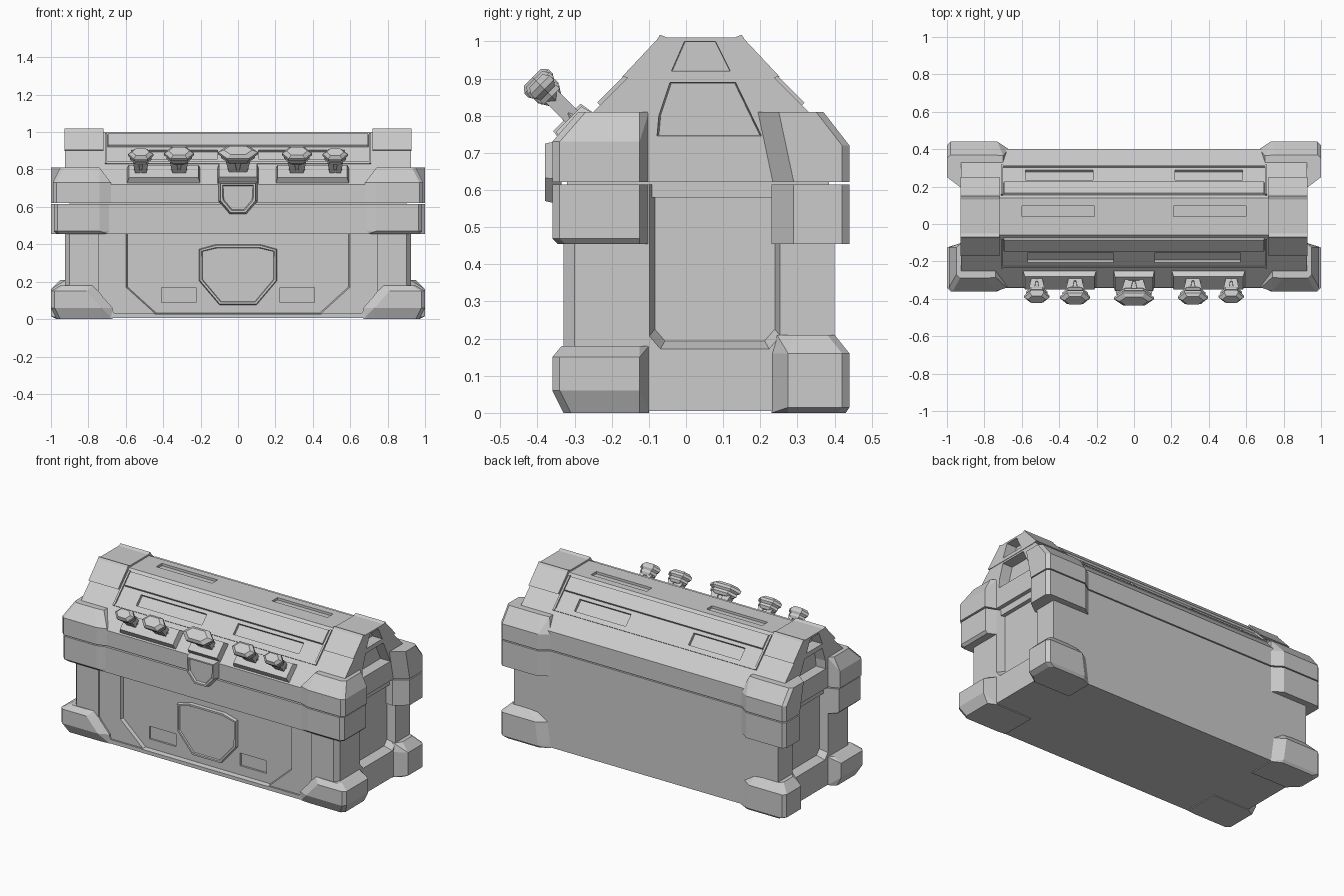
import bpy, bmesh
from mathutils import Vector

if "Cube" in bpy.data.objects:
    bpy.data.objects.remove(bpy.data.objects["Cube"])

S = 0.7071


def finish(name, bm, mirror=False):
    bmesh.ops.recalc_face_normals(bm, faces=bm.faces)
    me = bpy.data.meshes.new(name)
    bm.to_mesh(me)
    bm.free()
    ob = bpy.data.objects.new(name, me)
    bpy.context.collection.objects.link(ob)
    if mirror:
        ob.modifiers.new("mirror", 'MIRROR').use_mirror_merge = False
    return ob


def prism(name, pts, axis, a, b, shrink=1.0, insets=(), mirror=False, bm=None):
    """Extrude a 2D outline along an axis from a to b, end cap scaled by shrink."""
    own = bm is None
    bm = bmesh.new() if own else bm
    cu = (min(p[0] for p in pts) + max(p[0] for p in pts)) / 2
    cv = (min(p[1] for p in pts) + max(p[1] for p in pts)) / 2
    put = {'x': lambda u, v, t: (t, u, v), 'y': lambda u, v, t: (u, t, v),
           'z': lambda u, v, t: (u, v, t)}[axis]
    va = [bm.verts.new(put(u, v, a)) for u, v in pts]
    vb = [bm.verts.new(put(cu + (u - cu) * shrink, cv + (v - cv) * shrink, b)) for u, v in pts]
    n = len(pts)
    bm.faces.new(va)
    end = bm.faces.new(vb)
    for i in range(n):
        bm.faces.new((va[i], va[(i + 1) % n], vb[(i + 1) % n], vb[i]))
    bmesh.ops.recalc_face_normals(bm, faces=bm.faces)
    for thick, depth in insets:
        bmesh.ops.inset_region(bm, faces=[end], thickness=thick, depth=depth)
    return finish(name, bm, mirror) if own else None


def hull(name, pts, mirror=False, bm=None):
    own = bm is None
    bm = bmesh.new() if own else bm
    bmesh.ops.convex_hull(bm, input=[bm.verts.new(p) for p in pts])
    if own:
        bmesh.ops.dissolve_limit(bm, angle_limit=0.01, verts=bm.verts, edges=bm.edges)
        return finish(name, bm, mirror)


def rect(u0, u1, v0, v1):
    return [(u0, v0), (u1, v0), (u1, v1), (u0, v1)]


def sym(half):
    """Right half of an outline -> full symmetric outline."""
    return half + [(-u, v) for u, v in reversed(half)]


def cut(target, cutter, keep=False):
    m = target.modifiers.new("cut", 'BOOLEAN')
    m.operation, m.object, m.solver = 'DIFFERENCE', cutter, 'EXACT'
    bpy.context.view_layer.update()
    bpy.context.view_layer.objects.active = target
    bpy.ops.object.modifier_apply(modifier=m.name)
    cutter.hide_render = True
    if not keep:
        bpy.data.objects.remove(cutter)


def on_slope(u, z, w, back=False):
    """Point on a 45 degree lid slope at height z, lifted by w along its normal."""
    y = 1.14 - z + w * S if back else z - 1.06 - w * S
    return (u, y, z + w * S)


def slope_box(u0, u1, z0, z1, w0, w1, back=False, taper=0.0):
    out = []
    for w, t in ((w0, 0), (w1, taper)):
        out += [on_slope(u, z, w, back) for u in (u0 + t, u1 - t) for z in (z0 + t * S, z1 - t * S)]
    return out


# body with stepped front recess and framed side recesses
body = prism("chest_body", sym([(.90, -.33), (.925, -.30), (.925, .40)]), 'z', 0.005, .615)
cut(body, prism("cut_a", sym([(.66, .03), (.745, .15), (.745, .50)]), 'y', -.36, -.32))
cut(body, prism("cut_b", sym([(.45, .025), (.61, .17), (.61, .50)]), 'y', -.345, -.30, .97))
bm = bmesh.new()
for s in (1, -1):
    prism("", rect(*sorted((s * .225, s * .41)), .09, .17), 'y', -.32, -.288, bm=bm)
cut(body, finish("cut_c", bm))
side = [(-.07, .17), (.225, .17), (.255, .205), (.255, .70), (-.10, .70), (-.10, .205)]
cut(body, prism("cut_d", side, 'x', .93, .875, .91, mirror=True))
prism("front_band", rect(-.80, .80, -.343, -.2), 'z', .455, .615)
prism("seam_core", rect(-.90, .90, -.32, .385), 'z', .58, .65)

# front emblem plate
prism("front_shield", sym([(.10, .075), (.21, .205), (.21, .375), (.12, .40)]), 'y', -.295, -.318, .97,
      insets=((.012, 0), (.004, -.008)))

# lid with slots on the slopes and top, and recesses in its ends
lid = prism("lid", [(-.34, .622), (-.34, .72), (-.06, 1.0), (.14, 1.0), (.40, .74), (.40, .622)],
            'x', -.925, .925)
bm = bmesh.new()
for s in (1, -1):
    for u0, u1, z0, z1, back in ((.11, .57, .855, .905, False), (.22, .58, .85, .905, True)):
        a, b = sorted((s * u0, s * u1))
        hull("", slope_box(a, b, z0, z1, -.018, .03, back), bm=bm)
    a, b = sorted((s * .21, s * .60))
    prism("", rect(a, b, .04, .095), 'z', .985, 1.03, bm=bm)
cut(lid, finish("cut_slots", bm))
cut(lid, prism("cut_end", [(-.08, .745), (.205, .745), (.135, .89), (-.045, .89), (-.075, .80)],
               'x', .95, .86, .95, mirror=True))
shell = prism("lid_end_shell", [(-.14, .90), (-.172, .905), (-.078, 1.005), (-.07, 1.018), (-.05, 1.01),
                                (.13, 1.01), (.15, 1.018), (.158, 1.005), (.252, .905), (.22, .90)],
              'x', .72, .928)
small = prism("cut_top", [(-.04, .92), (.12, .92), (.08, 1.0), (-.005, 1.0)], 'x', .95, .86, .95, mirror=True)
cut(shell, small, keep=True)
cut(lid, small)
shell.modifiers.new("mirror", 'MIRROR')
for back, tag in ((False, "front"), (True, "back")):
    hull("lid_strip_" + tag, slope_box(-.70, .70, .918, .988, -.01, .012, back, .006))
    hull("lid_rail_" + tag, slope_box(-.70, .70, .828, .838, -.01, .006, back))
    hull("lid_frame_" + tag, slope_box(.70, .712, .828, .988, -.01, .010, back), mirror=True)


# corner guards: each ring is z, inner x, outer x, inner y, outer y (y distances, sgn picks front/back)
def corner(name, rings, sgn, face, slant):
    pts = []
    for z, xi, xo, yi, yo in rings:
        f = min(face, yo - .005)
        plan = [(xi, f), (xi + .06, yo), (xo - .02, yo), (xo, yo - .02),
                (xo, yi + slant), (min(.92, xo - .01), yi), (xi, yi)]
        pts += [(x, sgn * y, z) for x, y in plan]
    hull(name, pts, mirror=True)


corner("front_foot", [(0, .67, .97, .10, .33), (.06, .67, 1.0, .10, .36),
                      (.15, .75, 1.0, .10, .36), (.18, .78, .95, .10, .335)], -1, .33, .025)
corner("back_foot", [(0, .67, .97, .23, .43), (.015, .67, 1.0, .23, .44),
                     (.16, .69, 1.0, .23, .44), (.21, .76, .95, .245, .40)], 1, .40, .045)
corner("front_guard_lower", [(.455, .69, .97, .10, .345), (.47, .68, .985, .10, .36),
                             (.615, .68, .985, .10, .36)], -1, .34, .025)
corner("back_guard_lower", [(.455, .67, 1.0, .23, .44), (.615, .67, 1.0, .23, .44)], 1, .40, .06)
corner("front_guard_upper", [(.622, .68, .99, .10, .36), (.73, .68, .99, .10, .36),
                             (.81, .74, .95, .10, .29)], -1, .34, .025)
corner("back_guard_upper", [(.622, .67, 1.0, .23, .44), (.72, .67, 1.0, .23, .44),
                            (.81, .70, 1.0, .19, .37)], 1, .40, .06)

# mounting plates and shield clasp
hull("peg_plate", slope_box(.20, .595, .725, .81, -.01, .033, taper=.012), mirror=True)
hull("clasp_plate", slope_box(-.11, .11, .725, .81, -.01, .04, taper=.008))
prism("clasp_shield", sym([(.045, .56), (.105, .63), (.105, .735)]), 'y', -.335, -.38, .88,
      insets=((.012, 0), (.006, -.012)))


# faceted pegs standing out of the front slope
def peg(name, x, hu, hv, top):
    def ring(w, k):
        return [on_slope(x + a * hu * k, .775 + b * hv * k * S, w)
                for a, b in ((1, 0), (.55, 1), (-.55, 1), (-1, 0), (-.55, -1), (.55, -1))]
    bm = bmesh.new()
    for s in (1, -1):  # twin leaning stem blades
        blade = []
        for w, c, t in ((.02, .22, .2), (top - .06, .40, .22)):
            blade += [on_slope(x + hu * (s * c + d * t), .775 + e * .016, w) for d in (1, -1) for e in (1, -1)]
        hull("", blade, bm=bm)
    hull("", slope_box(x - hu * .3, x + hu * .3, .765, .785, .02, top - .06), bm=bm)
    for rings in (((.03, .55), (.045, .5)), ((top - .075, .6), (top - .06, .85), (top - .045, .85)),
                  ((top - .045, .75), (top - .032, 1), (top - .016, 1), (top, .7))):
        hull("", [p for r in rings for p in ring(*r)], bm=bm)
    finish(name, bm)


peg("center_peg", 0, .107, .046, .182)
for s, tag in ((1, "right"), (-1, "left")):
    peg("inner_peg_" + tag, s * .315, .08, .042, .175)
    peg("outer_peg_" + tag, s * .52, .067, .036, .168)
